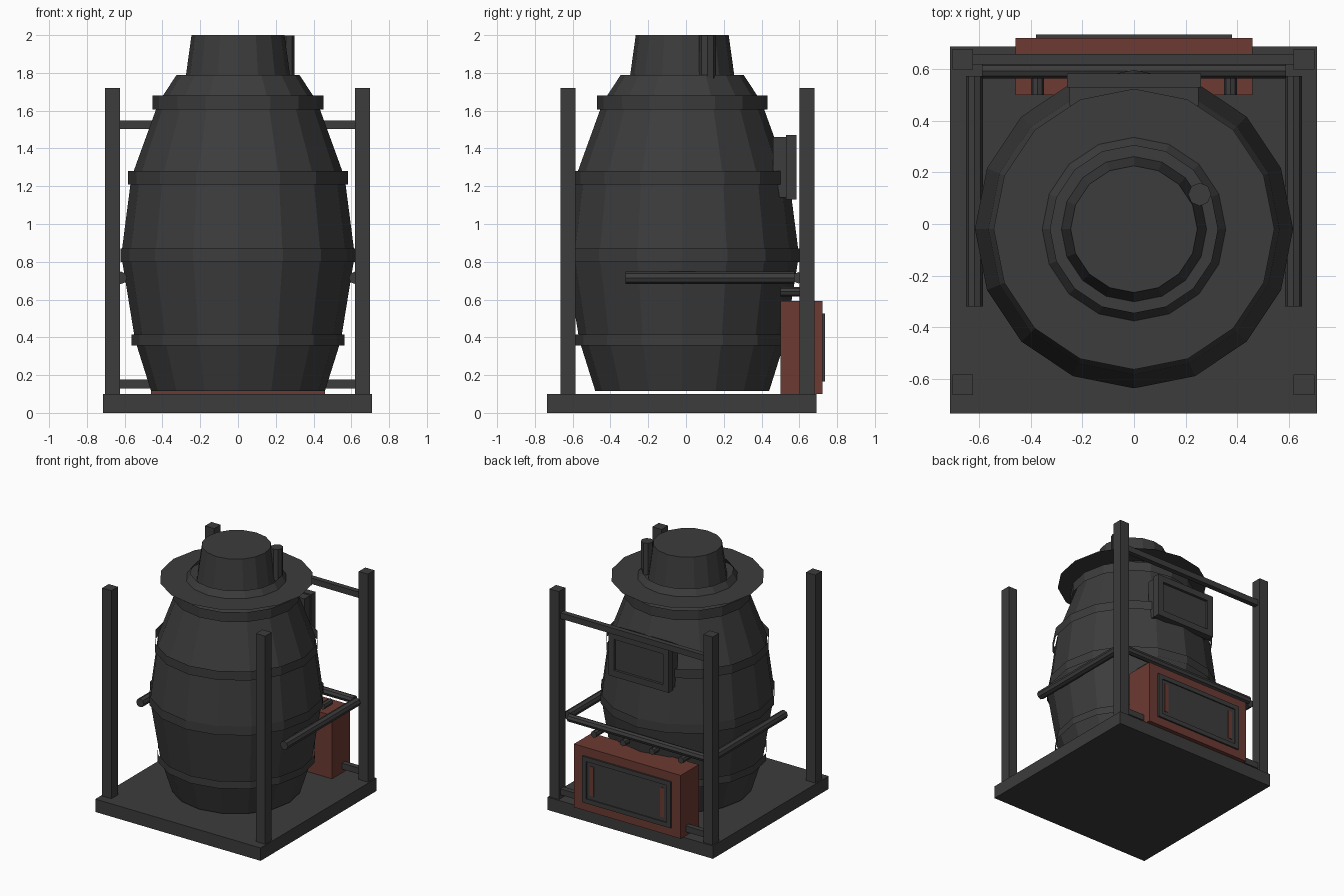
import bpy, bmesh, math
from mathutils import Vector

if "Cube" in bpy.data.objects:
    bpy.data.objects.remove(bpy.data.objects["Cube"])


def material(name, rgb):
    m = bpy.data.materials.new(name)
    m.diffuse_color = (*rgb, 1)
    m.use_nodes = True
    m.node_tree.nodes["Principled BSDF"].inputs["Base Color"].default_value = m.diffuse_color
    return m


IRON = material("dark iron", (0.045, 0.045, 0.045))
RED = material("rust red", (0.15, 0.042, 0.032))
CY = -0.02  # barrel axis in y


def finish(name, bm, mat):
    bmesh.ops.recalc_face_normals(bm, faces=bm.faces)
    me = bpy.data.meshes.new(name)
    bm.to_mesh(me)
    bm.free()
    me.materials.append(mat)
    ob = bpy.data.objects.new(name, me)
    bpy.context.collection.objects.link(ob)
    return ob


def box(name, x, y, z, mat=IRON):
    bm = bmesh.new()
    bmesh.ops.create_cube(bm, size=1)
    for v in bm.verts:
        v.co = [lo + (c + 0.5) * (hi - lo) for c, (lo, hi) in zip(v.co, (x, y, z))]
    return finish(name, bm, mat)


def rod(name, a, b, r, sides=8):
    a, b = Vector(a), Vector(b)
    bm = bmesh.new()
    bmesh.ops.create_cone(bm, cap_ends=True, segments=sides, radius1=r, radius2=r, depth=(b - a).length)
    rot = (b - a).to_track_quat('Z', 'Y').to_matrix()
    for v in bm.verts:
        v.co = rot @ v.co + (a + b) / 2
    return finish(name, bm, IRON)


def lathe(name, profile, cap_low=False, cap_top=False, sides=16):
    bm = bmesh.new()
    rings = [[bm.verts.new((r * math.cos(math.tau * i / sides), CY + r * math.sin(math.tau * i / sides), z))
              for i in range(sides)] for r, z in profile]
    for lo, hi in zip(rings, rings[1:]):
        for i in range(sides):
            j = (i + 1) % sides
            bm.faces.new((lo[i], lo[j], hi[j], hi[i]))
    if cap_low:
        bm.faces.new(rings[0])
    if cap_top:
        bm.faces.new(rings[-1])
    return finish(name, bm, IRON)


def frame(name, x, z, w, y):
    # rectangular border of four bars, facing the back
    box(name + "_top", (-x, x), y, (z[1] - w, z[1]))
    box(name + "_bottom", (-x, x), y, (z[0], z[0] + w))
    for s in (-1, 1):
        box(name + "_side", sorted((s * x, s * (x - w))), y, (z[0] + w, z[1] - w))


# base and corner posts
box("base", (-0.715, 0.71), (-0.735, 0.69), (0, 0.1))
for x in ((-0.705, -0.625), (0.62, 0.70)):
    for y in ((-0.665, -0.585), (0.60, 0.68)):
        box("corner_post", x, y, (0.1, 1.72))

# back rails
box("upper_rail", (-0.63, 0.63), (0.62, 0.66), (1.502, 1.548))
box("lower_rail", (-0.63, 0.63), (0.62, 0.66), (0.13, 0.177))
rod("middle_rail", (-0.59, 0.595, 0.715), (0.59, 0.595, 0.715), 0.03)

# side handrails
for s in (-1, 1):
    rod("side_rail", (s * 0.62, -0.32, 0.715), (s * 0.62, 0.575, 0.715), 0.033)

# barrel furnace body, hoops and brim
lathe("barrel", [(0.46, 0.115), (0.545, 0.385), (0.618, 0.835), (0.565, 1.245), (0.42, 1.645), (0.325, 1.79)],
      cap_low=True)
for r, z0, z1 in ((0.565, 0.357, 0.415), (0.623, 0.80, 0.87), (0.583, 1.21, 1.28), (0.452, 1.605, 1.68)):
    lathe("hoop", [(r, z0), (r, z1)])
lathe("brim", [(0.545, 1.742)], cap_top=True)

# chimney and side pipe
lathe("chimney", [(0.282, 1.742), (0.246, 2.0)], cap_top=True)
rod("side_pipe", (0.255, 0.115, 1.75), (0.255, 0.115, 1.998), 0.045)

# framed hatch on the back of the barrel
box("hatch_panel", (-0.25, 0.25), (0.46, 0.565), (1.14, 1.46))
frame("hatch_frame", 0.26, (1.13, 1.47), 0.05, (0.53, 0.585))

# firebox with framed door and red slots
box("firebox", (-0.46, 0.46), (0.50, 0.722), (0.1, 0.593), RED)
box("door_panel", (-0.37, 0.37), (0.70, 0.726), (0.175, 0.51))
frame("door_frame", 0.38, (0.165, 0.525), 0.035, (0.71, 0.735))
for s in (-1, 1):
    box("door_slot", sorted((s * 0.285, s * 0.32)), (0.72, 0.73), (0.23, 0.46), RED)

# short pipes between barrel and rail above the firebox
for x in (-0.375, -0.125, 0.125, 0.375):
    rod("feed_pipe", (x, 0.50, 0.642), (x, 0.60, 0.642), 0.025)
